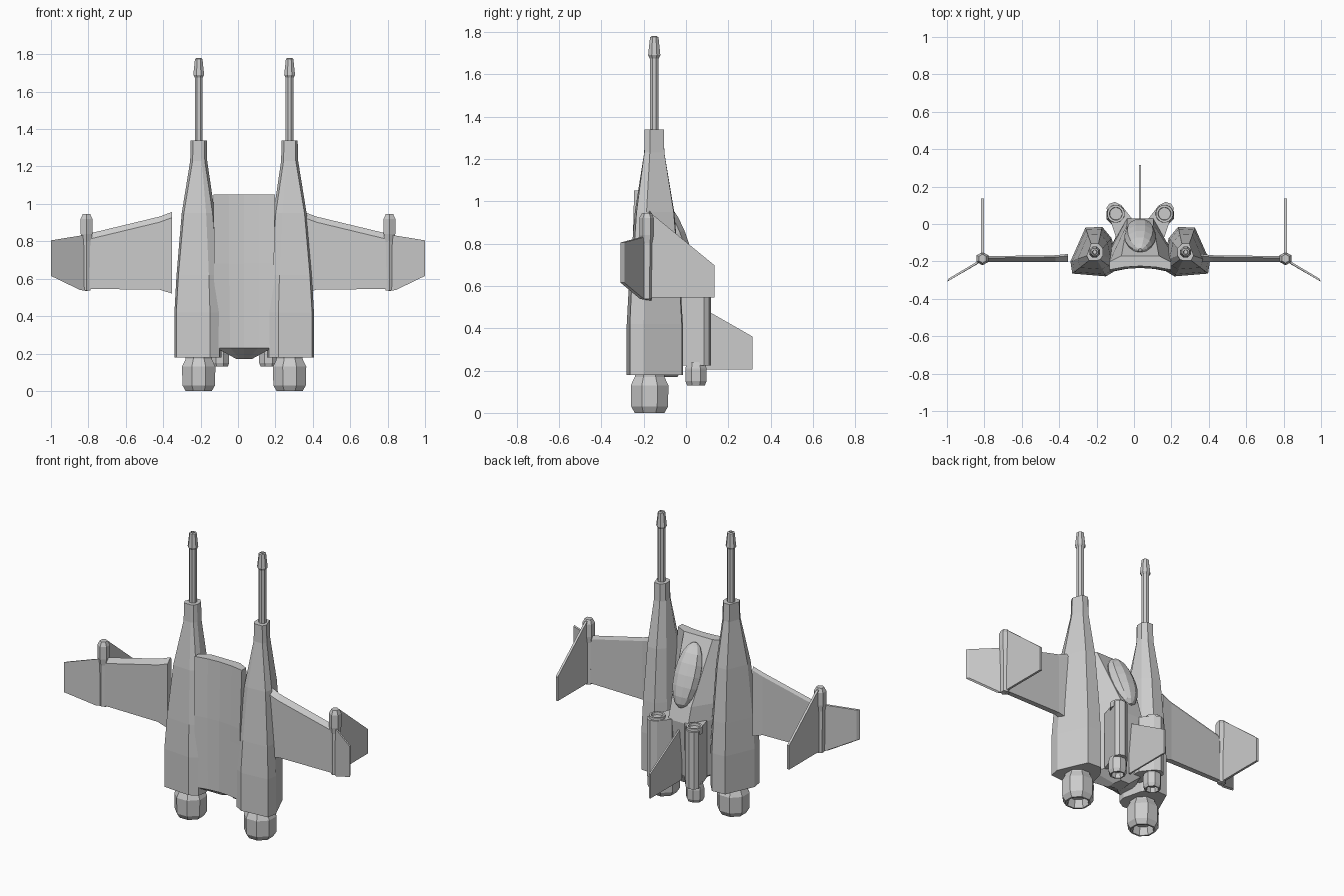
import bpy, bmesh, math

if "Cube" in bpy.data.objects:
    bpy.data.objects.remove(bpy.data.objects["Cube"])

GREY = (0.6, 0.6, 0.6, 1)
mat = bpy.data.materials.new("hull grey")
mat.use_nodes = True
mat.diffuse_color = GREY
mat.node_tree.nodes["Principled BSDF"].inputs["Base Color"].default_value = GREY

CX = 0.033  # centre line of the fuselage


def loft(name, rings):
    """Skin a closed solid through rings of equal length."""
    bm = bmesh.new()
    rows = [[bm.verts.new(p) for p in ring] for ring in rings]
    n = len(rows[0])
    for a, b in zip(rows, rows[1:]):
        for i in range(n):
            j = (i + 1) % n
            bm.faces.new((a[i], a[j], b[j], b[i]))
    bm.faces.new(rows[0])
    bm.faces.new(rows[-1])
    bmesh.ops.recalc_face_normals(bm, faces=bm.faces)
    mesh = bpy.data.meshes.new(name)
    bm.to_mesh(mesh)
    bm.free()
    mesh.materials.append(mat)
    ob = bpy.data.objects.new(name, mesh)
    bpy.context.collection.objects.link(ob)
    return ob


def turned(name, x, y, profile, sides=8):
    """Faceted tube round a vertical axis from (radius, z) pairs."""
    k = 1 / math.cos(math.pi / sides)
    angles = [(i + 0.5) * math.tau / sides for i in range(sides)]
    return loft(name, [[(x + r * k * math.cos(a), y + r * k * math.sin(a), z)
                        for a in angles] for r, z in profile])


def slab(name, outline, half):
    """Flat plate: outline thickened both ways along the half vector."""
    return loft(name, [[tuple(c + s * h for c, h in zip(p, half)) for p in outline]
                       for s in (-1, 1)])


# Fuselage: z, half width, front y, back y, back half width
stations = [(0.17, 0.04, -0.13, -0.04, 0.03), (0.23, 0.15, -0.235, -0.01, 0.1),
            (0.58, 0.16, -0.235, 0.03, 0.07), (0.68, 0.16, -0.235, 0.0, 0.07),
            (1.05, 0.165, -0.225, -0.17, 0.1)]
rings = []
for z, w, front, back, bw in stations:
    mid = front * 0.6 + back * 0.4
    rings.append([(CX + x, y, z) for x, y in (
        (-w, front - 0.02), (-w * 0.5, front - 0.005), (0, front), (w * 0.5, front - 0.005),
        (w, front - 0.02), (w, mid), (bw, back), (-bw, back), (-w, mid))])
loft("fuselage", rings)

# Canopy: faceted ellipsoid leaning back along the spine
rings = []
for i in range(9):
    t = math.pi * (0.04 + 0.92 * i / 8)
    axis, r = math.cos(t), math.sin(t)
    rings.append([(CX + 0.085 * r * math.cos(a),
                   -0.065 + 0.06 * r * math.sin(a) - 0.075 * axis,
                   0.84 + 0.025 * r * math.sin(a) + 0.18 * axis)
                  for a in (k * math.tau / 10 for k in range(10))])
loft("canopy", rings)

# Tail fin
slab("tail_fin", [(CX, y, z) for y, z in
                  ((0.0, 0.205), (0.315, 0.205), (0.315, 0.36), (0.0, 0.54))], (0.005, 0, 0))

# Nacelle section relative to its axis, x outward
section = [(0.13, -0.05), (0.05, 0.13), (-0.04, 0.135), (-0.09, 0.075),
           (-0.122, -0.05), (-0.11, -0.1), (-0.06, -0.13), (0.12, -0.115)]
octagon = [(0.043, -0.02), (0.02, 0.045), (-0.02, 0.045), (-0.043, 0.02),
           (-0.043, -0.02), (-0.03, -0.04), (-0.015, -0.045), (0.03, -0.045)]
pod_section = [(0.13, -0.07), (0.18, 0.085), (0.165, 0.108), (0.135, 0.118),
               (0.1, 0.1), (0.045, 0.03), (0.04, -0.07)]

for side, word in ((-1, "right"), (1, "left")):
    # Long nacelle, blending from the wide section to a slim collar
    nx, ny = CX + side * 0.243, -0.15
    rings = []
    for z, t in ((0.18, 0), (0.42, 0), (0.62, 0.13), (0.95, 0.45), (1.23, 0.97), (1.34, 1)):
        rings.append([(nx + side * (a[0] * (1 - t) + b[0] * t),
                       ny + a[1] * (1 - t) + b[1] * t, z)
                      for a, b in zip(section, octagon)])
    loft(word + "_nacelle", rings)
    turned(word + "_cannon_barrel", nx, ny, [(0.021, 1.32), (0.021, 1.7)])
    turned(word + "_cannon_muzzle", nx, ny,
           [(0.021, 1.675), (0.029, 1.69), (0.02, 1.775), (0.012, 1.78),
            (0.01, 1.76)])
    turned(word + "_main_nozzle", nx, -0.172,
           [(0.05, 0.05), (0.06, 0), (0.07, 0), (0.087, 0.03), (0.089, 0.13),
            (0.07, 0.17), (0.07, 0.2)])

    # Rear engine pod with intake ring and nozzle
    px, py = CX + side * 0.13, 0.055
    loft(word + "_engine_pod", [[(CX + side * x, y, z) for x, y in pod_section]
                                for z in (0.225, 0.585)])
    turned(word + "_intake_ring", px, py,
           [(0.048, 0.56), (0.046, 0.6), (0.034, 0.6), (0.03, 0.57)], 16)
    turned(word + "_small_nozzle", px, 0.047,
           [(0.028, 0.16), (0.034, 0.13), (0.042, 0.13), (0.05, 0.15),
            (0.05, 0.21), (0.042, 0.24)])

    # Wing, with a bevelled leading edge
    rings = []
    for x, low, high, back in ((0.352, 0.52, 0.957, -0.16), (0.42, 0.542, 0.932, -0.167),
                               (0.81, 0.545, 0.838, -0.172)):
        rings.append([(side * x, y, z) for y, z in (
            (-0.202, low), (-0.202, high - 0.03), (back - 0.01, high), (back, high - 0.02),
            (back, low))])
    loft(word + "_wing", rings)

    # Wing tip hub and its two winglets
    turned(word + "_tip_pod", side * 0.81, -0.185,
           [(0.022, 0.537), (0.025, 0.8), (0.031, 0.84), (0.031, 0.92), (0.02, 0.945)], 6)
    slab(word + "_rear_winglet", [(side * 0.81, y, z) for y, z in (
        (-0.185, 0.545), (0.135, 0.545), (0.135, 0.697), (-0.155, 0.935), (-0.185, 0.935))],
        (0.007, 0, 0))
    slab(word + "_front_winglet", [(side * x, y, z) for x, y, z in (
        (0.81, -0.19, 0.535), (0.84, -0.21, 0.54), (0.995, -0.3, 0.615),
        (0.995, -0.3, 0.805), (0.81, -0.19, 0.835))], (side * 0.005, -0.009, 0))
